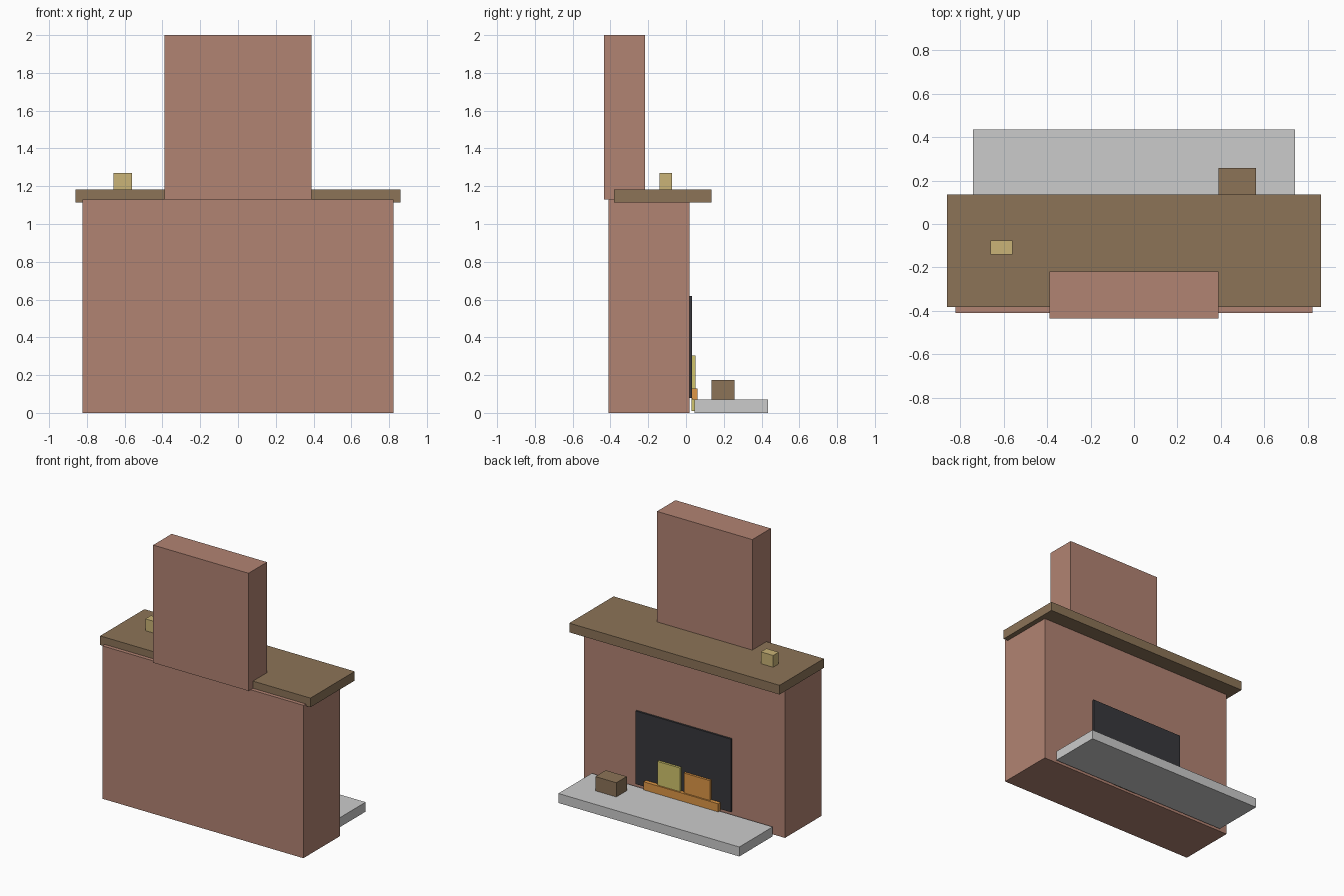
import bpy

if "Cube" in bpy.data.objects:
    bpy.data.objects.remove(bpy.data.objects["Cube"])


def material(name, rgb):
    # 8-bit display colour to linear diffuse colour
    m = bpy.data.materials.new(name)
    m.diffuse_color = [(c / 255) ** 2.2 for c in rgb] + [1]
    m.use_nodes = True
    m.node_tree.nodes["Principled BSDF"].inputs["Base Color"].default_value = m.diffuse_color
    return m


def box(name, x, y, z, mat=None):
    # Axis-aligned block from its (min, max) extents
    spans = (x, y, z)
    bpy.ops.mesh.primitive_cube_add(size=1)
    ob = bpy.context.object
    ob.name = name
    for v in ob.data.vertices:
        v.co = [c * (b - a) for c, (a, b) in zip(v.co, spans)]
    ob.location = [(a + b) / 2 for a, b in spans]
    if mat:
        ob.data.materials.append(mat)
    return ob


brick = material("brick", (176, 130, 114))
wood = material("wood", (139, 115, 88))
soot = material("soot", (58, 58, 62))
brass = material("brass", (200, 178, 118))
orange = material("orange", (222, 150, 72))
yellow = material("yellow", (208, 196, 108))

# Masonry
box("fireplace_body", (-0.822, 0.822), (-0.41, 0.018), (0, 1.13), brick)
box("chimney_breast", (-0.39, 0.39), (-0.434, -0.218), (1.13, 2.0), brick)
box("hearth_slab", (-0.74, 0.74), (0.044, 0.434), (0, 0.07))

# Mantel shelf and its ornament
box("mantel_shelf", (-0.86, 0.86), (-0.382, 0.135), (1.115, 1.183), wood)
box("mantel_clock", (-0.66, -0.56), (-0.14, -0.075), (1.183, 1.27), brass)

# Firebox opening, ember bed and flames
box("firebox_panel", (-0.39, 0.39), (0.018, 0.032), (0.08, 0.62), soot)
box("ember_bed", (-0.305, 0.305), (0.032, 0.06), (0.07, 0.13), orange)
box("flame_tall", (0.015, 0.20), (0.028, 0.049), (0.01, 0.305), yellow)
box("flame_short", (-0.23, -0.017), (0.03, 0.049), (0.02, 0.277), orange)

# Log box on the hearth
box("log_box", (0.39, 0.562), (0.135, 0.257), (0.07, 0.175), wood)
